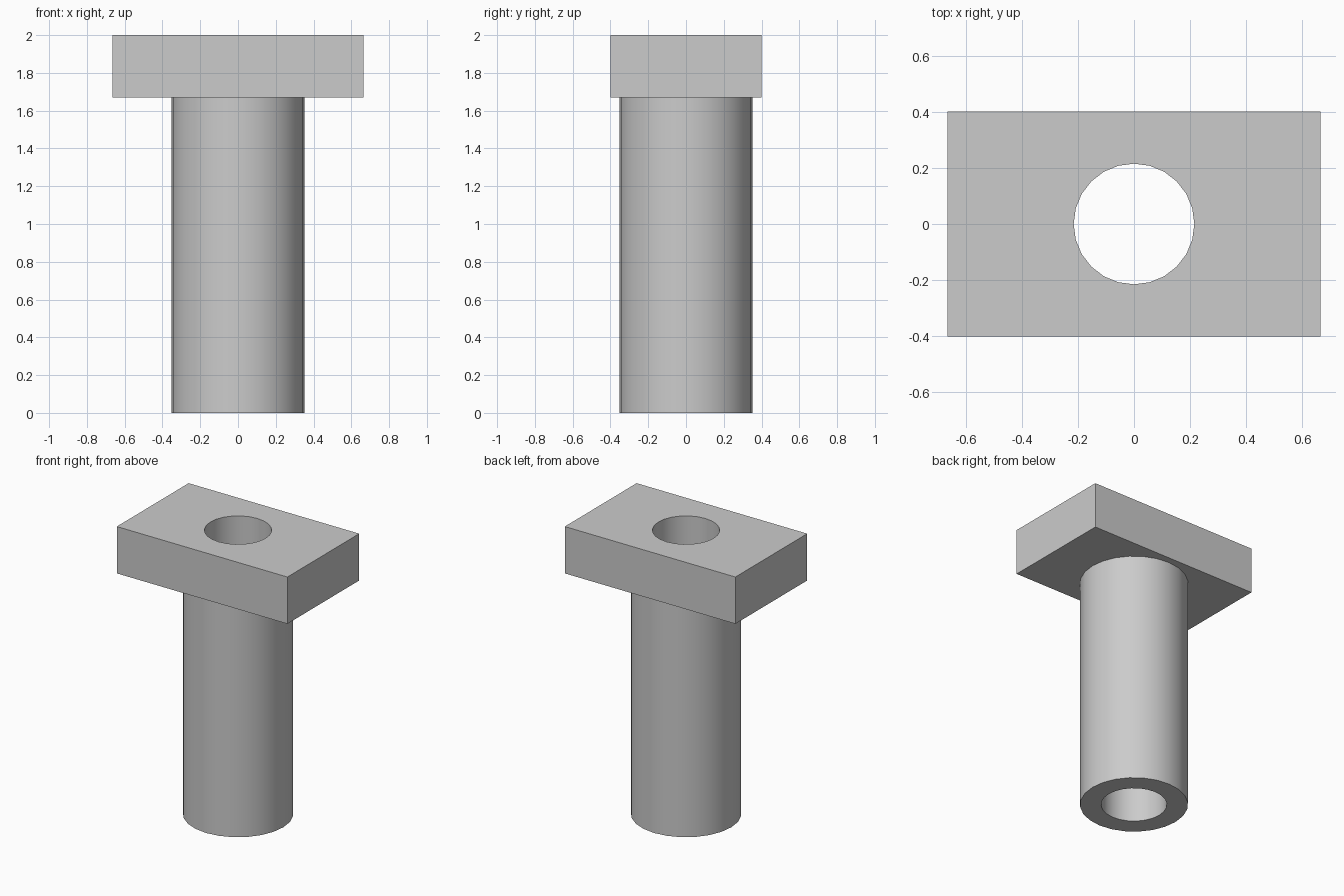
import bpy
import bmesh
from math import cos, sin, tau, radians

default = bpy.data.objects.get("Cube")
if default:
    bpy.data.objects.remove(default, do_unlink=True)

SEGMENTS = 24
HOLE, SHAFT = 0.215, 0.353
HALF_X, HALF_Y = 0.665, 0.4
PLATE_BOTTOM, PLATE_TOP = 1.67, 2.0

grey = bpy.data.materials.new("plain grey")
grey.use_nodes = True
grey.diffuse_color = (0.6, 0.6, 0.6, 1)
grey.node_tree.nodes["Principled BSDF"].inputs["Base Color"].default_value = (0.6, 0.6, 0.6, 1)

bm = bmesh.new()


def ring(radius, z):
    """Circle of vertices at the given height."""
    return [bm.verts.new((radius * cos(tau * i / SEGMENTS), radius * sin(tau * i / SEGMENTS), z))
            for i in range(SEGMENTS)]


def rectangle(z):
    return [bm.verts.new((x * HALF_X, y * HALF_Y, z))
            for x, y in ((1, 1), (-1, 1), (-1, -1), (1, -1))]


def wall(lower, upper):
    """Quads joining two matching loops."""
    n = len(lower)
    for i in range(n):
        j = (i + 1) % n
        bm.faces.new((lower[i], lower[j], upper[j], upper[i]))


def flat_with_hole(outer, inner):
    """Flat face between a rectangle and a circle, one corner at a time."""
    n = SEGMENTS // 4
    for q in range(4):
        for i in range(q * n, (q + 1) * n):
            bm.faces.new((outer[q], inner[(i + 1) % SEGMENTS], inner[i]))
        bm.faces.new((outer[q], outer[(q + 1) % 4], inner[(q + 1) * n % SEGMENTS]))


# Hollow shaft
bore_bottom, bore_top = ring(HOLE, 0), ring(HOLE, PLATE_TOP)
shaft_bottom, shaft_top = ring(SHAFT, 0), ring(SHAFT, PLATE_BOTTOM)
wall(shaft_bottom, shaft_top)
wall(bore_top, bore_bottom)
wall(bore_bottom, shaft_bottom)

# Rectangular head plate
low, high = rectangle(PLATE_BOTTOM), rectangle(PLATE_TOP)
wall(low, high)
flat_with_hole(low, shaft_top)
flat_with_hole(high, bore_top)

bmesh.ops.recalc_face_normals(bm, faces=bm.faces[:])
mesh = bpy.data.meshes.new("hollow_bolt")
bm.to_mesh(mesh)
bm.free()
mesh.materials.append(grey)
bolt = bpy.data.objects.new("hollow_bolt", mesh)
bpy.context.collection.objects.link(bolt)

# Rounded walls, sharp rims
bpy.ops.object.select_all(action="DESELECT")
bolt.select_set(True)
bpy.context.view_layer.objects.active = bolt
bpy.ops.object.shade_smooth_by_angle(angle=radians(30))
